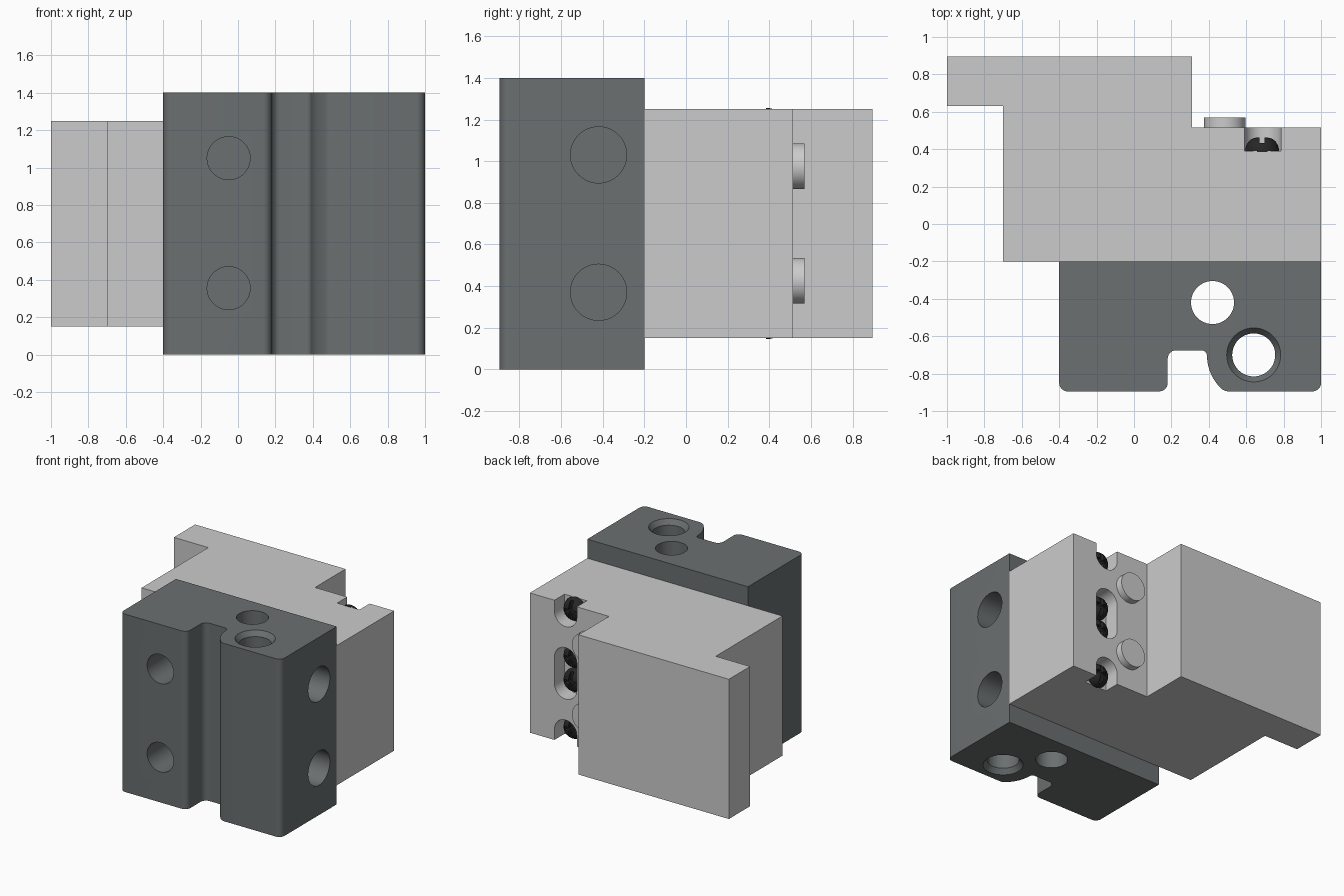
import bpy, bmesh
from math import sin, cos, pi, radians, tan
from mathutils import Vector

if "Cube" in bpy.data.objects:
    bpy.data.objects.remove(bpy.data.objects["Cube"])


def material(name, rgb):
    m = bpy.data.materials.new(name)
    m.diffuse_color = (*rgb, 1)
    m.use_nodes = True
    m.node_tree.nodes["Principled BSDF"].inputs["Base Color"].default_value = m.diffuse_color
    return m


def finish(name, bm, mat=None):
    bmesh.ops.recalc_face_normals(bm, faces=bm.faces[:])
    me = bpy.data.meshes.new(name)
    bm.to_mesh(me)
    bm.free()
    ob = bpy.data.objects.new(name, me)
    bpy.context.collection.objects.link(ob)
    if mat:
        me.materials.append(mat)
    return ob


def add_prism(bm, axis, lo, hi):
    """axis = (letter, bottom height, top height); lo / hi are 2D outlines."""
    letter, h0, h1 = axis
    place = {'z': lambda a, b, h: (a, b, h),
             'y': lambda a, b, h: (a, h, b),
             'x': lambda a, b, h: (h, a, b)}[letter]
    v0 = [bm.verts.new(place(a, b, h0)) for a, b in lo]
    v1 = [bm.verts.new(place(a, b, h1)) for a, b in hi]
    n = len(v0)
    bm.faces.new(v0)
    bm.faces.new(v1)
    for i in range(n):
        j = (i + 1) % n
        bm.faces.new((v0[i], v0[j], v1[j], v1[i]))


def prism(name, axis, lo, hi=None, mat=None):
    bm = bmesh.new()
    add_prism(bm, axis, lo, hi or lo)
    return finish(name, bm, mat)


def arc(a, b, r, start=0, end=360, n=48):
    count = n if end - start >= 360 else n + 1
    return [(a + r * cos(radians(start + (end - start) * i / n)),
             b + r * sin(radians(start + (end - start) * i / n))) for i in range(count)]


def stadium(a, b0, b1, r):
    return arc(a, b1, r, 0, 180, 20) + arc(a, b0, r, 180, 360, 20)


def rounded(corners, n=6):
    """Outline from (x, y, radius) corners, each filleted with its radius."""
    out = []
    for i, (x, y, r) in enumerate(corners):
        p = Vector((x, y))
        if r == 0:
            out.append((x, y))
            continue
        u = (Vector(corners[i - 1][:2]) - p).normalized()
        w = (Vector(corners[(i + 1) % len(corners)][:2]) - p).normalized()
        half = u.angle(w) / 2
        s, c = p + u * r / tan(half), p + (u + w).normalized() * r / sin(half)
        e = p + w * r / tan(half)
        for k in range(n + 1):
            d = (s - c).lerp(e - c, k / n).normalized() * r
            out.append(tuple(c + d))
    return out


def cut(ob, cutters):
    bpy.context.view_layer.objects.active = ob
    for c in cutters:
        c.hide_render = True
        m = ob.modifiers.new("cut", 'BOOLEAN')
        m.operation, m.solver, m.object = 'DIFFERENCE', 'EXACT', c
        bpy.ops.object.modifier_apply(modifier=m.name)
        bpy.data.objects.remove(c)


def smooth(ob, angle=30):
    bpy.ops.object.select_all(action='DESELECT')
    ob.select_set(True)
    bpy.context.view_layer.objects.active = ob
    bpy.ops.object.shade_smooth_by_angle(angle=radians(angle))


dark = material("dark_grey", (0.145, 0.16, 0.16))
black = material("screw_black", (0.02, 0.02, 0.02))

# Dark mounting block with a front groove wrapping around the bolt hole
front = -0.895
profile = [(-0.4, -0.2, 0), (-0.4, front, 0.045), (0.18, front, 0.045),
           (0.18, -0.675, 0.045), (0.39, -0.675, 0.03)]
profile += [(x, y, 0) for x, y in arc(0.64, -0.7, 0.25, 183, 222, 8)]
profile += [(0.482, front, 0.06), (1, front, 0.045), (1, -0.2, 0)]
block = prism("mounting_block", ('z', 0, 1.4), rounded(profile), mat=dark)

cutters = [prism("rod_hole", ('z', -0.1, 1.5), arc(0.42, -0.42, 0.115)),
           prism("bolt_hole", ('z', -0.1, 1.5), arc(0.64, -0.7, 0.115))]
# Countersinks at both ends of the bolt hole
wide, narrow = arc(0.64, -0.7, 0.175), arc(0.64, -0.7, 0.11)
cutters += [prism("countersink", ('z', 1.44, 1.355), wide, narrow),
            prism("countersink", ('z', -0.04, 0.045), wide, narrow)]
# Blind holes in the front and right faces
for z in (0.355, 1.05):
    cutters.append(prism("front_hole", ('y', -1, -0.45), arc(-0.05, z, 0.115)))
for z in (0.37, 1.03):
    cutters.append(prism("side_hole", ('x', 0.6, 1.1), arc(-0.42, z, 0.135)))
cut(block, cutters)
smooth(block)

# Light stepped housing with screw slots in its back face
housing = prism("housing", ('z', 0.15, 1.25),
                [(-1, 0.895), (0.31, 0.895), (0.31, 0.515), (1, 0.515),
                 (1, -0.2), (-0.7, -0.2), (-0.7, 0.63), (-1, 0.63)])
cut(housing, [prism("slot", ('y', 0.39, 0.6), stadium(0.688, b0, b1, 0.0975))
              for b0, b1 in ((1.165, 1.4), (0.595, 0.805), (0.0, 0.235))])
smooth(housing)

# Round buttons on the back face
for i, z in enumerate((0.425, 0.975)):
    smooth(prism(f"button_{i + 1}", ('y', 0.51, 0.57), arc(0.485, z, 0.11)))

# Domed screws with cross recesses sitting in the slots
for i, z in enumerate((0.235, 0.605, 0.795, 1.165)):
    bm = bmesh.new()
    dome = [(0.09, 0.385), (0.09, 0.4), (0.084, 0.422), (0.072, 0.442), (0.053, 0.457), (0.03, 0.463)]
    rings = [[bm.verts.new((a, y, b)) for a, b in arc(0.685, z, r, n=32)] for r, y in dome]
    bm.faces.new(rings[0])
    bm.faces.new(rings[-1])
    for lo, hi in zip(rings, rings[1:]):
        for k in range(32):
            j = (k + 1) % 32
            bm.faces.new((lo[k], lo[j], hi[j], hi[k]))
    screw = finish(f"screw_{i + 1}", bm, black)
    bars = []
    for w, h in ((0.014, 0.12), (0.055, 0.014)):
        bars.append(prism("recess", ('y', 0.432, 0.5),
                          [(0.685 + sx * w, z + sz * h) for sx, sz in ((-1, -1), (1, -1), (1, 1), (-1, 1))]))
    cut(screw, bars)
    smooth(screw)
